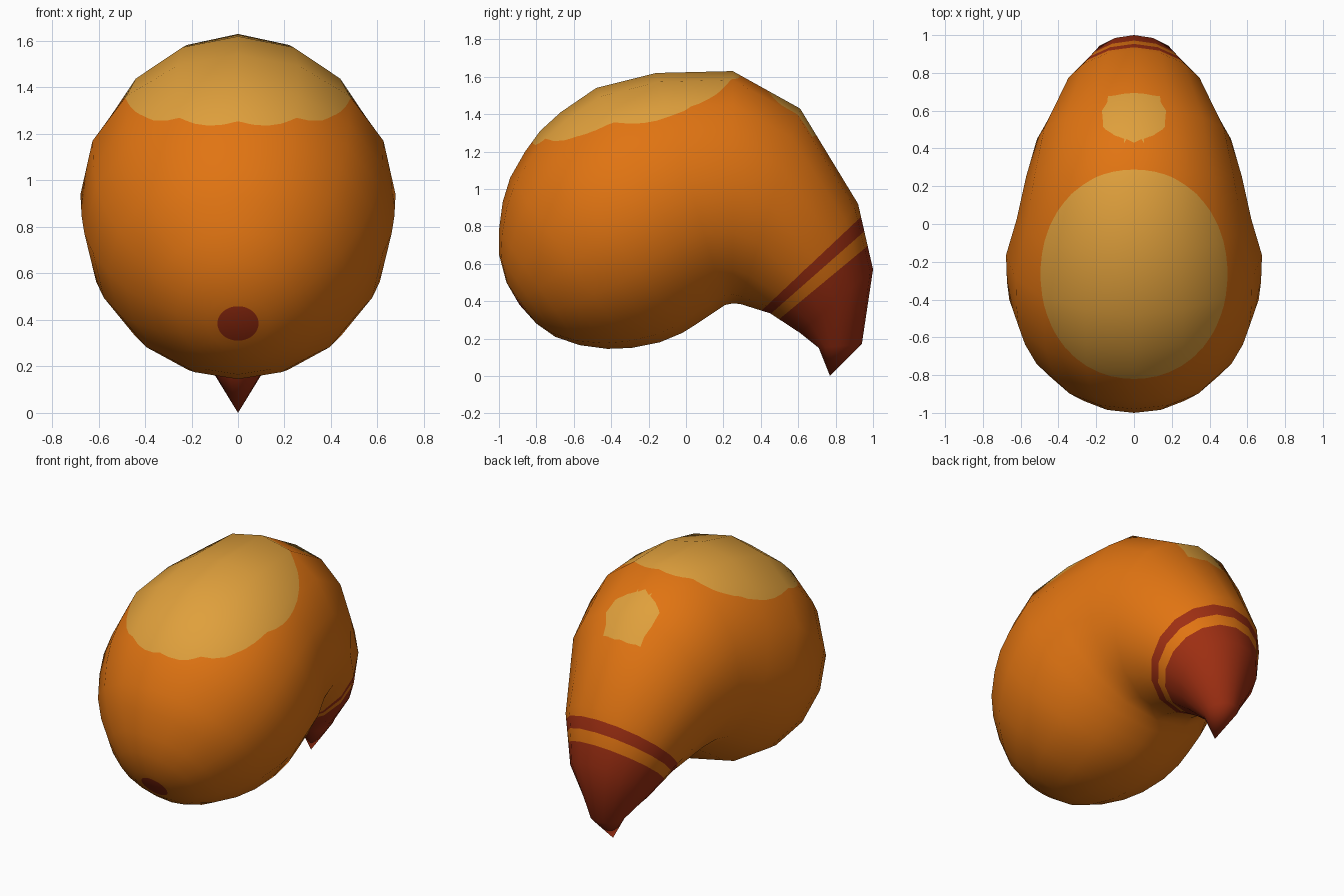
import bpy, bmesh, math
from mathutils import Vector

if "Cube" in bpy.data.objects:
    bpy.data.objects.remove(bpy.data.objects["Cube"])

SIDES = 16

# Bent body: each ring is given by its outer and inner point (y, z) and a width factor
RINGS = [
    (-.96, .50, -.80, .28, 1), (-1.0, .65, -.70, .21, 1), (-1.0, .78, -.57, .165, 1),
    (-.98, .93, -.42, .145, 1), (-.94, 1.06, -.29, .15, 1), (-.86, 1.20, -.14, .18, 1),
    (-.78, 1.31, -.02, .23, 1), (-.67, 1.41, .06, .28, 1), (-.48, 1.54, .15, .34, 1),
    (-.16, 1.62, .21, .38, .96), (.25, 1.63, .25, .388, .92), (.61, 1.43, .29, .385, .94),
    (.92, .92, .45, .335, 1), (1.0, .57, .61, .23, 1), (.94, .17, .71, .15, .85),
]
FRONT_POLE, TAIL_TIP = (0, -.89, .38), (0, .77, 0)


def material(name, rgb):
    m = bpy.data.materials.new(name)
    m.diffuse_color = (*rgb, 1)
    m.use_nodes = True
    m.node_tree.nodes["Principled BSDF"].inputs["Base Color"].default_value = m.diffuse_color
    return m


# Painted regions: functions that are negative inside the region
def oval(cy, rx, ry, p):
    def f(c):
        if c.z < .9:
            return 1.0
        return abs(c.x / rx) ** p + abs((c.y - cy) / ry) ** p - 1
    return f


def spot(c):
    if c.y > -.5:
        return 1.0
    return (c.x / .09) ** 2 + ((c.z - .385) / .075) ** 2 - 1


def beyond(y0, z0, y1, z1):
    """Negative on the tail-tip side of the line through two side-view points."""
    return lambda c: (y1 - y0) * (c.z - z0) - (z1 - z0) * (c.y - y0)


# Later regions paint over earlier ones
ORANGE, CREAM, RED = 0, 1, 2
REGIONS = [
    (oval(-.265, .495, .555, 2.1), CREAM),
    (oval(.568, .175, .128, 2.4), CREAM),
    (spot, RED),
    (beyond(.41, .355, .935, .85), RED),
    (beyond(.45, .33, .95, .77), ORANGE),
    (beyond(.50, .305, .965, .69), RED),
]


def cut_outline(bm, f):
    """Split the mesh along the outline f = 0."""
    bmesh.ops.triangulate(bm, faces=bm.faces[:])
    new = []
    crossing = []
    for e in bm.edges:
        a, b = f(e.verts[0].co), f(e.verts[1].co)
        if a * b < 0:
            crossing.append((e, e.verts[0], min(max(a / (a - b), .02), .98)))
    for e, v, t in crossing:
        new.append(bmesh.utils.edge_split(e, v, t)[1])
    if new:
        bmesh.ops.connect_verts(bm, verts=new)


# Body: rings joined from the front pole to the tail tip
bm = bmesh.new()
normal_layer = bm.verts.layers.float_vector.new("smooth_normal")
loops = []
for uy, uz, ly, lz, w in RINGS:
    outer, inner = Vector((0, uy, uz)), Vector((0, ly, lz))
    mid, arm = (outer + inner) / 2, (outer - inner) / 2
    side = Vector((arm.length * w, 0, 0))
    loops.append([bm.verts.new(mid + arm * math.cos(a) + side * math.sin(a))
                  for a in (math.tau * i / SIDES for i in range(SIDES))])
first, tip = bm.verts.new(FRONT_POLE), bm.verts.new(TAIL_TIP)
for i in range(SIDES):
    j = (i + 1) % SIDES
    bm.faces.new((first, loops[0][i], loops[0][j]))
    bm.faces.new((tip, loops[-1][j], loops[-1][i]))
    for r, s in zip(loops, loops[1:]):
        bm.faces.new((r[i], s[i], s[j], r[j]))
bmesh.ops.recalc_face_normals(bm, faces=bm.faces[:])
bm.normal_update()

# Keep the smooth normals of the coarse shape while cutting finer faces for the paint
for v in bm.verts:
    v[normal_layer] = v.normal
bmesh.ops.subdivide_edges(bm, edges=bm.edges[:], cuts=3, use_grid_fill=True)
for f, _ in REGIONS:
    cut_outline(bm, f)

# Colour by region
for face in bm.faces:
    face.smooth = True
    c = face.calc_center_median()
    for f, index in REGIONS:
        if f(c) < 0:
            face.material_index = index

bm.normal_update()
bm.verts.index_update()
normals = []
for v in bm.verts:
    n = Vector(v[normal_layer])
    normals.append(n.normalized() if n.length > .1 else v.normal.copy())
bm.verts.layers.float_vector.remove(normal_layer)

mesh = bpy.data.meshes.new("curved_body")
bm.to_mesh(mesh)
bm.free()
for m in (material("orange", (.75, .175, .006)),
          material("pale_amber", (.74, .35, .045)),
          material("dark_red", (.34, .028, .006))):
    mesh.materials.append(m)
mesh.normals_split_custom_set_from_vertices(normals)
body = bpy.data.objects.new("curved_body", mesh)
bpy.context.collection.objects.link(body)
